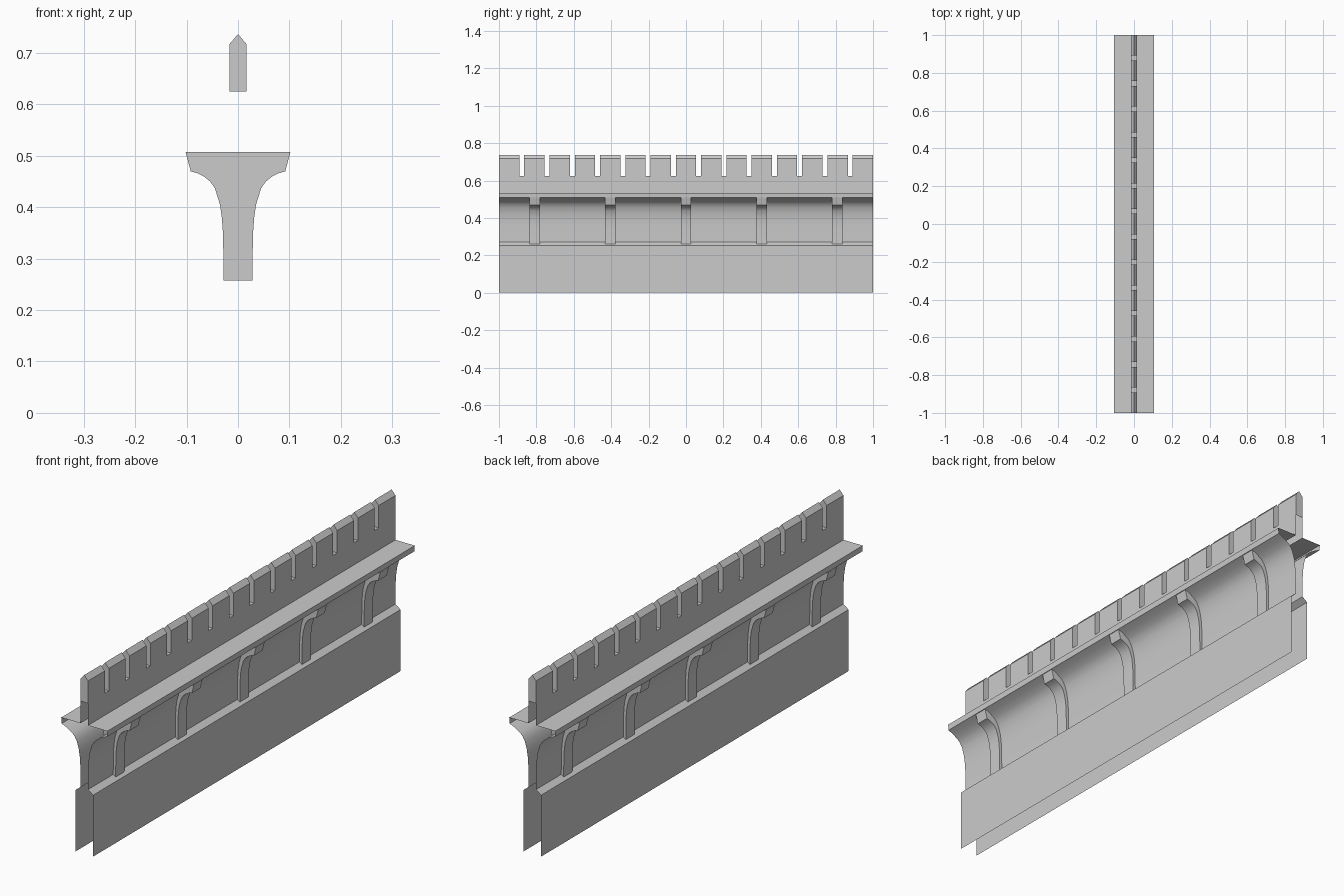
import bpy, bmesh

cube = bpy.data.objects.get("Cube")
if cube:
    bpy.data.objects.remove(cube, do_unlink=True)

stone = bpy.data.materials.new("grey stone")
stone.use_nodes = True
GREY = (0.6, 0.6, 0.6, 1)
stone.diffuse_color = GREY
stone.node_tree.nodes["Principled BSDF"].inputs["Base Color"].default_value = GREY

HALF = 1.0      # half length of the wall
CORE = 0.017    # half thickness of the upper wall
FLOOR = 0.625   # bottom of the battlement gaps


def finish(name, bm, angle=0.5):
    mesh = bpy.data.meshes.new(name)
    bm.to_mesh(mesh)
    bm.free()
    mesh.materials.append(stone)
    ob = bpy.data.objects.new(name, mesh)
    bpy.context.collection.objects.link(ob)
    bpy.ops.object.select_all(action='DESELECT')
    ob.select_set(True)
    bpy.context.view_layer.objects.active = ob
    bpy.ops.object.shade_smooth_by_angle(angle=angle)
    return ob


def sheet(bm, profile, y0, y1):
    """Sweep an open x-z profile along y, facing +x when drawn upwards."""
    rows = [[bm.verts.new((x, y, z)) for x, z in profile] for y in (y0, y1)]
    for i in range(len(profile) - 1):
        bm.faces.new((rows[0][i], rows[1][i], rows[1][i + 1], rows[0][i + 1]))
    return rows


def prism(bm, half_profile, y0, y1, open_bottom=False):
    """Closed symmetric section swept along y."""
    left = [(-x, z) for x, z in reversed(half_profile) if x > 0]
    section = half_profile + left
    rows = sheet(bm, section, y0, y1)
    if not open_bottom:
        bm.faces.new((rows[0][-1], rows[1][-1], rows[1][0], rows[0][0]))
    bm.faces.new(rows[0])
    bm.faces.new(rows[1][::-1])


# Open-ended wall skin: plinth, sloped ledge, cove, cornice and parapet
cove = [(CORE, 0.27), (0.018, 0.36), (0.0205, 0.395), (0.025, 0.425), (0.034, 0.455),
        (0.044, 0.473), (0.056, 0.485), (0.078, 0.499), (0.103, 0.51)]
skin = [(0.04, 0), (0.04, 0.253)] + cove + [(0.105, 0.534), (CORE, 0.534), (CORE, FLOOR)]
bm = bmesh.new()
sheet(bm, skin, -HALF, HALF)
wall = finish("wall_skin", bm)
wall.modifiers.new("Mirror", 'MIRROR')

# Brackets under the cornice
bracket = [(0.028, 0.258), (0.029, 0.347), (0.0315, 0.38), (0.035, 0.405), (0.045, 0.437),
           (0.054, 0.45), (0.065, 0.459), (0.078, 0.466), (0.092, 0.47), (0.102, 0.508)]
for i in range(-2, 3):
    bm = bmesh.new()
    y = i * 0.404
    prism(bm, bracket, y - 0.028, y + 0.028)
    finish(f"bracket_{i + 3}", bm)

# Pointed battlements with narrow gaps between
COUNT, GAP = 15, 0.026
width = (2 * HALF - GAP * (COUNT - 1)) / COUNT
merlon = [(CORE, FLOOR), (CORE, 0.717), (0, 0.737)]
bm = bmesh.new()
for i in range(COUNT):
    y = -HALF + i * (width + GAP)
    prism(bm, merlon, y, y + width, open_bottom=True)
    if i < COUNT - 1:
        sheet(bm, [(CORE, FLOOR), (-CORE, FLOOR)], y + width, y + width + GAP)
finish("battlements", bm, 0.3)
